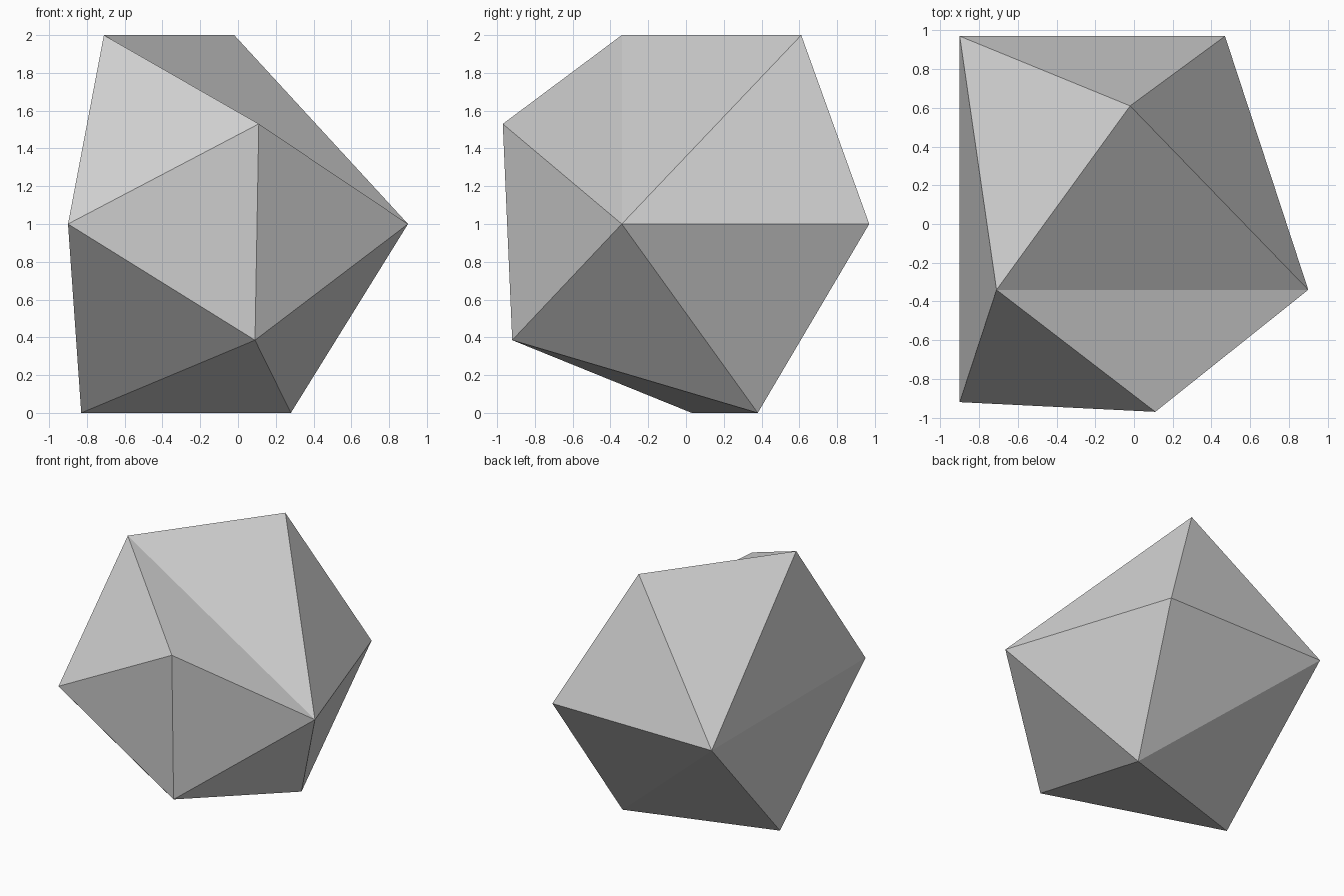
import bpy
import bmesh

if "Cube" in bpy.data.objects:
    bpy.data.objects.remove(bpy.data.objects["Cube"])

# Corner points of the boulder, from the top down
CORNERS = {
    "top_left": (-0.71, -0.34, 2.0),
    "top_back": (-0.02, 0.61, 2.0),
    "brow": (0.11, -0.97, 1.53),
    "mid_left": (-0.90, -0.92, 1.0),
    "mid_right": (0.90, -0.34, 1.0),
    "back_left": (-0.90, 0.97, 1.0),
    "back_right": (0.47, 0.97, 1.0),
    "chin": (0.09, -0.92, 0.385),
    "foot_left": (-0.83, 0.03, 0.0),
    "foot_right": (0.28, 0.38, 0.0),
}

# Rings of corners around a hub; each neighbouring pair makes one facet
FANS = [
    ("top_left", ["mid_right", "top_back", "back_left", "mid_left", "brow", "mid_right"]),
    ("chin", ["brow", "mid_left", "foot_left", "foot_right", "mid_right", "brow"]),
    ("back_right", ["top_back", "mid_right", "foot_right", "back_left", "top_back"]),
    ("foot_left", ["mid_left", "back_left", "foot_right"]),
]

# Faceted boulder
bm = bmesh.new()
verts = {name: bm.verts.new(co) for name, co in CORNERS.items()}
for hub, ring in FANS:
    for a, b in zip(ring, ring[1:]):
        bm.faces.new((verts[hub], verts[a], verts[b]))
bmesh.ops.recalc_face_normals(bm, faces=bm.faces[:])

mesh = bpy.data.meshes.new("boulder")
bm.to_mesh(mesh)
bm.free()

# Plain grey stone
stone = bpy.data.materials.new("grey_stone")
stone.diffuse_color = (0.63, 0.63, 0.63, 1.0)
stone.use_nodes = True
stone.node_tree.nodes["Principled BSDF"].inputs["Base Color"].default_value = stone.diffuse_color
mesh.materials.append(stone)

boulder = bpy.data.objects.new("boulder", mesh)
bpy.context.collection.objects.link(boulder)
